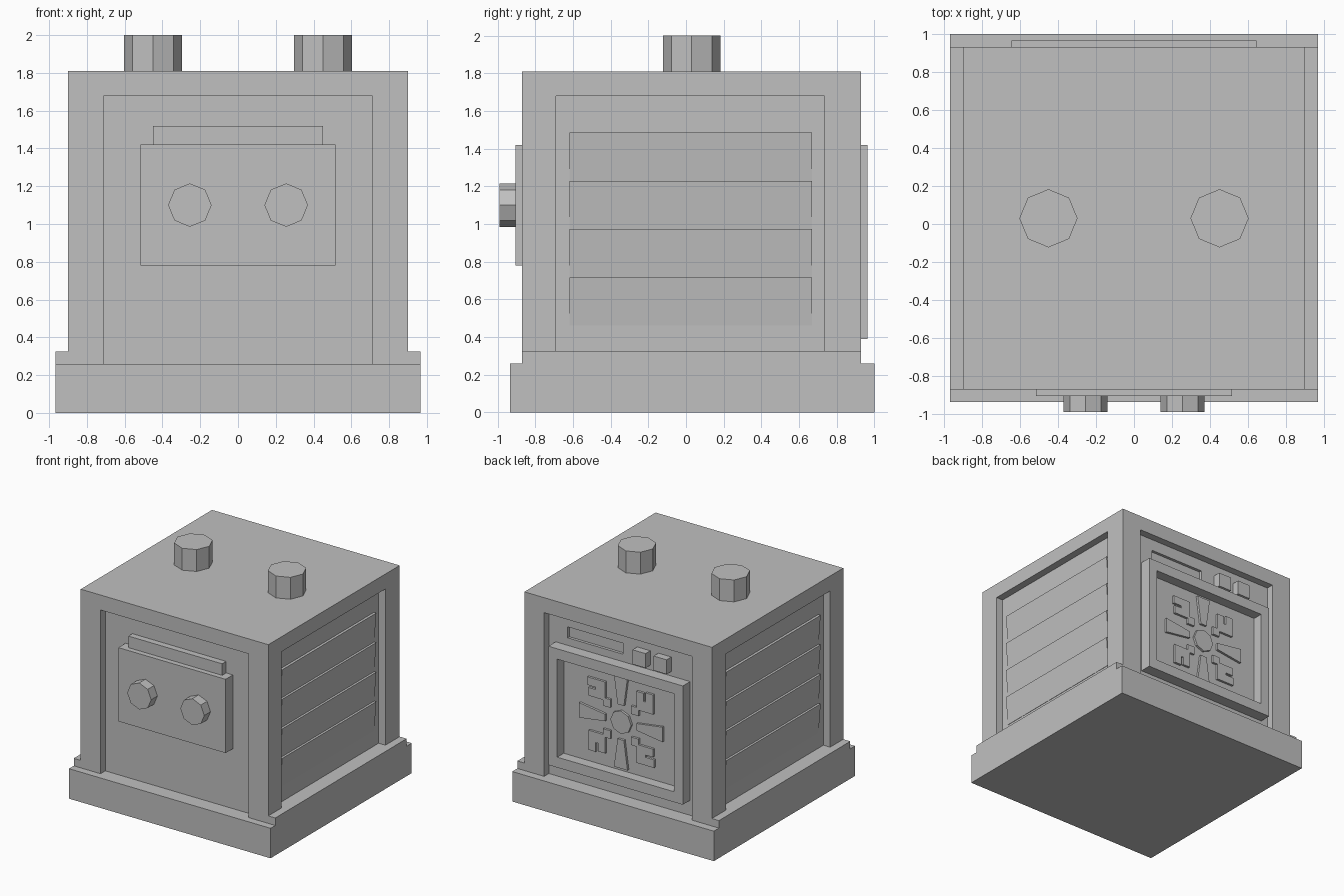
import bpy, bmesh, math
from mathutils import Vector

if "Cube" in bpy.data.objects:
    bpy.data.objects.remove(bpy.data.objects["Cube"])

grey = bpy.data.materials.new("plain grey")
grey.diffuse_color = (0.53, 0.53, 0.53, 1)
grey.use_nodes = True
grey.node_tree.nodes["Principled BSDF"].inputs["Base Color"].default_value = grey.diffuse_color


def finish(name, bm):
    bmesh.ops.recalc_face_normals(bm, faces=bm.faces)
    me = bpy.data.meshes.new(name)
    bm.to_mesh(me)
    bm.free()
    me.materials.append(grey)
    ob = bpy.data.objects.new(name, me)
    bpy.context.collection.objects.link(ob)
    return ob


def box(name, x, y, z):
    bm = bmesh.new()
    bmesh.ops.create_cube(bm, size=1)
    for v in bm.verts:
        v.co = Vector([r[0] if c < 0 else r[1] for c, r in zip(v.co, (x, y, z))])
    return finish(name, bm)


def prism(name, loops, offset):
    """Extrude one or more flat outlines along an offset."""
    bm = bmesh.new()
    for pts in loops:
        face = bm.faces.new([bm.verts.new(p) for p in pts])
        ext = bmesh.ops.extrude_face_region(bm, geom=[face], use_keep_orig=True)
        moved = [g for g in ext["geom"] if isinstance(g, bmesh.types.BMVert)]
        bmesh.ops.translate(bm, verts=moved, vec=offset)
    return finish(name, bm)


def octagon(r):
    return [(r * math.cos(i * math.pi / 4), r * math.sin(i * math.pi / 4)) for i in range(8)]


# Base, with taller ledges along the two sides
box("base", (-0.967, 0.967), (-0.935, 1.0), (0, 0.26))
for side, s in (("left", -1), ("right", 1)):
    box(side + "_ledge", sorted((s * 0.8, s * 0.967)), (-0.87, 0.93), (0.2, 0.325))

# Recessed body core, corner posts and top slab
core = box("body_core", (-0.835, 0.835), (-0.805, 0.865), (0.2, 1.75))
for side, s in (("left", -1), ("right", 1)):
    for end, y in (("front", (-0.87, -0.69)), ("back", (0.735, 0.93))):
        box(f"{end}_{side}_post", sorted((s * 0.71, s * 0.9)), y, (0.22, 1.7))
box("top_slab", (-0.9, 0.9), (-0.87, 0.93), (1.68, 1.81))

# Shallow slot in the upper back
cutter = box("slot_cutter", (0.0, 0.53), (0.84, 0.9), (1.485, 1.58))
cutter.hide_render = True
cutter.hide_set(True)
cut = core.modifiers.new("slot", "BOOLEAN")
cut.operation = "DIFFERENCE"
cut.solver = "EXACT"
cut.object = cutter

# Side louvres: saw-tooth profile with ledges facing up
pitch = (1.485 - 0.46) / 4
for side, s in (("left", -1), ("right", 1)):
    prof = [(0.82, 0.46)]
    for i in range(4):
        z = 0.46 + i * pitch
        prof += [(0.838, z), (0.858, z + pitch)]
    prof.append((0.82, 1.485))
    prism(side + "_louvres", [[(s * x, -0.62, z) for x, z in prof]], (0, 1.29, 0))

# Front control panel and the rail above it
box("control_panel", (-0.515, 0.515), (-0.905, -0.79), (0.78, 1.42))
box("front_rail", (-0.45, 0.45), (-0.86, -0.79), (1.42, 1.52))

# Eight-sided knobs on the panel and caps on the top
for side, s in (("left", -1), ("right", 1)):
    prism(side + "_knob", [[(s * 0.255 + a, -0.99, 1.1 + b) for a, b in octagon(0.115)]], (0, 0.1, 0))
    prism(side + "_top_cap", [[(s * 0.45 + a, 0.03 + b, 1.8) for a, b in octagon(0.153)]], (0, 0, 0.2))

# Back buttons
for i, x in enumerate((-0.263, -0.465)):
    box(f"back_button_{i + 1}", (x, x + 0.125), (0.85, 0.93), (1.46, 1.585))

# Back panel frame with a recessed field
for name, z in (("lower", (0.39, 0.48)), ("upper", (1.33, 1.42))):
    box(f"back_frame_{name}", (-0.645, 0.645), (0.85, 0.965), z)
for name, s in (("left", -1), ("right", 1)):
    box(f"back_frame_{name}", sorted((s * 0.56, s * 0.645)), (0.85, 0.965), (0.48, 1.33))
box("back_field", (-0.57, 0.57), (0.85, 0.875), (0.47, 1.34))

# Snowflake relief: hub, four flared arms, four stepped diagonal arms
hub = [octagon(0.1)]
arm = [(0.15, -0.03), (0.4, -0.065), (0.4, 0.065), (0.15, 0.03)]
step = [(0.1, 0.1), (0.17, 0.1), (0.17, 0.15), (0.31, 0.15), (0.31, 0.22), (0.24, 0.22),
        (0.24, 0.24), (0.32, 0.24), (0.32, 0.31), (0.24, 0.31), (0.22, 0.31),
        (0.15, 0.31), (0.15, 0.17), (0.1, 0.17)]
shapes = list(hub)
for q in range(4):
    c, s = round(math.cos(q * math.pi / 2)), round(math.sin(q * math.pi / 2))
    for shape in (arm, step):
        shapes.append([(c * a - s * b, s * a + c * b) for a, b in shape])
prism("snowflake_relief", [[(a, 0.87, 0.905 + b) for a, b in sh] for sh in shapes], (0, 0.025, 0))
